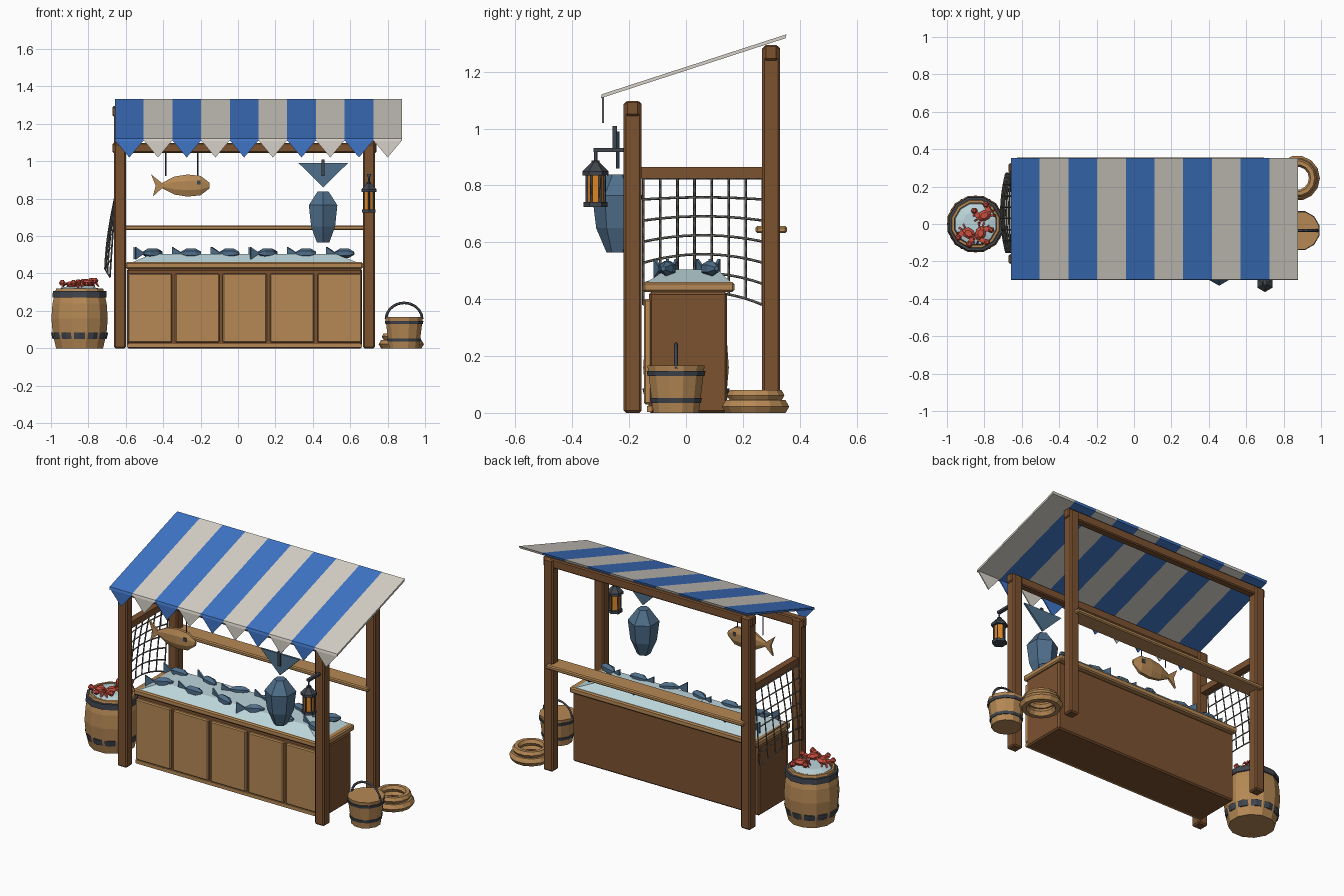
import bpy, bmesh, math
from math import sin, cos, pi
from mathutils import Matrix, Vector

if "Cube" in bpy.data.objects:
    bpy.data.objects.remove(bpy.data.objects["Cube"])


def mat(name, hexcol):
    m = bpy.data.materials.new(name)
    lin = [((int(hexcol[i:i + 2], 16) / 255 + 0.055) / 1.055) ** 2.4 for i in (0, 2, 4)]
    m.diffuse_color = (*lin, 1)
    m.use_nodes = True
    m.node_tree.nodes["Principled BSDF"].inputs["Base Color"].default_value = m.diffuse_color
    return m


DARK = mat("dark wood", "7C5230")
TAN = mat("light wood", "B68955")
BLUE = mat("canopy blue", "3F75C6")
WHITE = mat("canopy white", "D6D1C8")
ICE = mat("ice", "BBD5DB")
FISH = mat("fish blue", "4F6F8B")
METAL = mat("dark metal", "40454D")
RED = mat("crab red", "CC5040")
GLASS = mat("lamp orange", "DB8626")
NET = mat("net grey", "66645F")
T = Matrix.Translation


def finish(name, bm, *mats):
    bmesh.ops.recalc_face_normals(bm, faces=bm.faces)
    me = bpy.data.meshes.new(name)
    bm.to_mesh(me)
    bm.free()
    for m in mats:
        me.materials.append(m)
    ob = bpy.data.objects.new(name, me)
    bpy.context.collection.objects.link(ob)
    return ob


def box(name, x, y, z, m, bevel=0.0):
    bm = bmesh.new()
    size = Matrix.Diagonal((x[1] - x[0], y[1] - y[0], z[1] - z[0], 1))
    bmesh.ops.create_cube(bm, matrix=T(((x[0] + x[1]) / 2, (y[0] + y[1]) / 2, (z[0] + z[1]) / 2)) @ size)
    if bevel:
        bmesh.ops.bevel(bm, geom=bm.edges[:], offset=bevel, segments=1, affect='EDGES')
    return finish(name, bm, m)


def lathe(bm, prof, n, M=Matrix(), turn=0.5, mi=0):
    """Rings of (z, radius) joined and capped."""
    rings = [[bm.verts.new(M @ Vector((r * cos(2 * pi * (i + turn) / n), r * sin(2 * pi * (i + turn) / n), z)))
              for i in range(n)] for z, r in prof]
    faces = [bm.faces.new(rings[0]), bm.faces.new(rings[-1])]
    for a, b in zip(rings, rings[1:]):
        faces += [bm.faces.new((a[i], a[(i + 1) % n], b[(i + 1) % n], b[i])) for i in range(n)]
    for f in faces:
        f.material_index = mi


def prism(bm, pts, d, M=Matrix(), mi=0):
    """Outline in local x-z, thickness d along local y."""
    a, b = [[bm.verts.new(M @ Vector((x, s * d / 2, z))) for x, z in pts] for s in (-1, 1)]
    n = len(pts)
    faces = [bm.faces.new(a), bm.faces.new(b)]
    faces += [bm.faces.new((a[i], a[(i + 1) % n], b[(i + 1) % n], b[i])) for i in range(n)]
    for f in faces:
        f.material_index = mi


def turned(name, prof, n, loc, m, turn=0.5):
    bm = bmesh.new()
    lathe(bm, prof, n, T(loc), turn)
    return finish(name, bm, m)


def tubes(name, paths, r, m):
    cu = bpy.data.curves.new(name, 'CURVE')
    cu.dimensions, cu.bevel_depth, cu.bevel_resolution, cu.use_fill_caps = '3D', r, 0, True
    for p in paths:
        s = cu.splines.new('POLY')
        s.points.add(len(p) - 1)
        for q, c in zip(s.points, p):
            q.co = (*c, 1)
    cu.materials.append(m)
    ob = bpy.data.objects.new(name, cu)
    bpy.context.collection.objects.link(ob)
    bpy.ops.object.select_all(action='DESELECT')
    ob.select_set(True)
    bpy.context.view_layer.objects.active = ob
    bpy.ops.object.convert(target='MESH')


# Posts and beams
for side, x in (("left", -0.63), ("right", 0.70)):
    box(f"front_post_{side}", (x - .032, x + .032), (-.219, -.156), (0, 1.095), DARK, .008)
    box(f"back_post_{side}", (x - .032, x + .032), (.268, .331), (0, 1.29), DARK, .008)
box("front_beam", (-.67, .74), (-.211, -.164), (1.045, 1.098), DARK, .006)
box("back_beam", (-.67, .74), (.276, .323), (1.24, 1.295), DARK, .006)
box("net_rail", (-.65, -.61), (-.17, .28), (.825, .865), DARK)
box("back_shelf", (-.63, .70), (.245, .355), (.632, .657), TAN, .006)

# Striped canopy with pointed valance
W, X0 = 0.1535, -0.658
for i in range(10):
    m = (BLUE, WHITE)[i % 2]
    xc = X0 + W * (i + .5)
    bm = bmesh.new()
    prism(bm, [(-.300, 1.107), (.350, 1.318), (.354, 1.332), (-.296, 1.121)], W, T((xc, 0, 0)) @ Matrix.Rotation(pi / 2, 4, 'Z'))
    prism(bm, [(-W / 2, 1.112), (W / 2, 1.112), (0, 1.02)], .006, T((xc, -.292, 0)))
    finish(f"canopy_stripe_{i}", bm, m)

# Counter
box("counter_body", (-.594, .663), (-.13, .145), (0, .425), DARK, .008)
box("counter_plinth", (-.594, .663), (-.138, -.12), (.003, .024), TAN)
for i in range(5):
    x = -.589 + i * .2535
    box(f"counter_panel_{i}", (x, x + .236), (-.148, -.12), (.03, .40), TAN, .006)
box("counter_top", (-.60, .668), (-.152, .17), (.425, .46), TAN, .007)

# Ice bed
bm = bmesh.new()
lo, hi = [[bm.verts.new(p) for p in ((x0, y0, z), (x1, y0, z), (x1, y1, z), (x0, y1, z))]
          for x0, x1, y0, y1, z in ((-.57, .64, -.14, .16, .458), (-.46, .52, -.07, .11, .505))]
bm.faces.new(lo)
bm.faces.new(hi)
for i in range(4):
    bm.faces.new((lo[i], lo[(i + 1) % 4], hi[(i + 1) % 4], hi[i]))
finish("ice_bed", bm, ICE)

# Fish on the ice: two rows, heads to the right
ALONG_X = Matrix.Rotation(pi / 2, 4, 'Y')
for row, y in enumerate((-.065, .085)):
    for i in range(6):
        yaw = (.45, 0, -.3)[(i + row) % 3]
        M = T((-.455 + i * .205, y, .508)) @ Matrix.Rotation(yaw, 4, 'Z')
        bm = bmesh.new()
        lathe(bm, [(-.055, .008), (-.025, .026), (.022, .026), (.052, .009)], 6, M @ ALONG_X, 0)
        prism(bm, [(-.05, 0), (-.104, .034), (-.104, -.034)], .01, M)
        finish(f"ice_fish_{row}_{i}", bm, FISH)

# Hanging tan fish
bm = bmesh.new()
M = T((0, -.19, .87))
lathe(bm, [(-.405, .016), (-.34, .052), (-.27, .064), (-.20, .056), (-.152, .016)], 8,
      M @ Matrix.Diagonal((1, .42, 1, 1)) @ ALONG_X)
prism(bm, [(-.39, 0), (-.465, .06), (-.44, 0), (-.455, -.058)], .012, M)
prism(bm, [(-.22, .005), (-.20, .005), (-.20, .027), (-.22, .027)], .05, M, 1)
finish("hanging_tan_fish", bm, TAN, METAL)
tubes("fish_strings", [[(x, -.19, .92), (x, -.19, 1.06)] for x in (-.385, -.214)], .004, METAL)

# Hanging blue fish
bm = bmesh.new()
lathe(bm, [(.565, .038), (.65, .074), (.765, .088), (.838, .034)], 6, T((.455, -.242, 0)))
prism(bm, [(.455, .86), (.588, .99), (.324, .99)], .012, T((0, -.24, 0)))
finish("hanging_blue_fish", bm, FISH)
box("fish_hook", (.447, .463), (-.258, -.242), (.92, 1.01), METAL)

# Lantern
L = (.70, -.318, 0)
turned("lantern_glass", [(.735, .03), (.845, .03)], 6, L, GLASS)
turned("lantern_base", [(.725, .042), (.742, .042)], 6, L, METAL)
turned("lantern_roof", [(.835, .046), (.85, .046), (.882, .014), (.888, .014)], 6, L, METAL)
a6 = [pi / 6 + i * pi / 3 for i in range(6)]
tubes("lantern_bars", [[(.70 + .031 * cos(a), -.318 + .031 * sin(a), z) for z in (.735, .845)] for a in a6], .005, METAL)
tubes("lantern_hook", [[(.70, -.318, .88), (.70, -.318, .925)]], .006, METAL)
box("lantern_bracket", (.69, .71), (-.326, -.20), (.918, .932), METAL)


# Draped net on the left side
def net_point(u, v):
    s = 2 * u - 1
    return (-.655 - .03 * v - .028 * (1 - s * s) * sin(v * pi * .6), .06 + .21 * s, .825 - .40 * v - .045 * s * s * v)


rows, cols = 6, 7
paths = [[net_point(i / cols, j / 10) for j in range(11)] for i in range(cols + 1)]
paths += [[net_point(i / 12, j / rows) for i in range(13)] for j in range(rows + 1)]
tubes("net", paths, .0045, NET)

# Barrel with ice and crabs
B = (-.847, 0, 0)
turned("barrel", [(0, .13), (.08, .149), (.16, .156), (.24, .15), (.32, .13), (.32, .117), (.30, .115)], 12, B, TAN)
turned("barrel_band_top", [(.272, .15), (.305, .148)], 12, B, METAL)
turned("barrel_band_low", [(.05, .145), (.085, .153)], 12, B, METAL, 0)
turned("barrel_ice", [(.295, .116), (.318, .112), (.33, .07)], 12, B, ICE)
for k, (x, y, z, a) in enumerate(((-.80, .045, .345, .5), (-.885, -.05, .34, 2.6), (-.82, -.05, .352, 4.4))):
    M = T((x, y, z)) @ Matrix.Rotation(a, 4, 'Z')
    bm = bmesh.new()
    lathe(bm, [(-.012, .02), (.004, .034), (.018, .018)], 8, M @ Matrix.Diagonal((1.15, .85, 1, 1)))
    for s in (-1, 1):
        # claw, arm and legs
        lathe(bm, [(-.01, .01), (.004, .018), (.018, .008)], 6, M @ T((s * .035, .048, .006)))
        prism(bm, [(s * .02, 0), (s * .045, 0), (s * .045, .012), (s * .02, .012)], .045, M @ T((0, .03, 0)))
        for d in (-.5, 0, .5):
            prism(bm, [(.02, 0), (.045, .01), (.062, -.018), (.045, -.002)], .009,
                  M @ Matrix.Rotation(d + (pi if s < 0 else 0), 4, 'Z'))
    finish(f"crab_{k}", bm, RED)

# Bucket
K = (.888, -.035, 0)
turned("bucket", [(0, .083), (.166, .104)], 12, K, TAN)
turned("bucket_band_top", [(.13, .104), (.147, .107)], 12, K, METAL)
turned("bucket_band_low", [(.035, .091), (.052, .094)], 12, K, METAL)
tubes("bucket_handle", [[(.888 + .097 * cos(t * pi / 10), -.035, .155 + .088 * sin(t * pi / 10))
                         for t in range(11)]], .007, METAL)

# Rope coil
for k, (z, R, r) in enumerate(((.022, .095, .026), (.062, .083, .021))):
    bm = bmesh.new()
    n, c = 14, 6
    v = [[bm.verts.new((.873 + (R + r * cos(2 * pi * j / c)) * cos(2 * pi * i / n),
                        .245 + (R + r * cos(2 * pi * j / c)) * sin(2 * pi * i / n),
                        z + r * sin(2 * pi * j / c))) for j in range(c)] for i in range(n)]
    for i in range(n):
        for j in range(c):
            i2, j2 = (i + 1) % n, (j + 1) % c
            bm.faces.new((v[i][j], v[i2][j], v[i2][j2], v[i][j2]))
    finish(f"rope_coil_{k}", bm, TAN)
